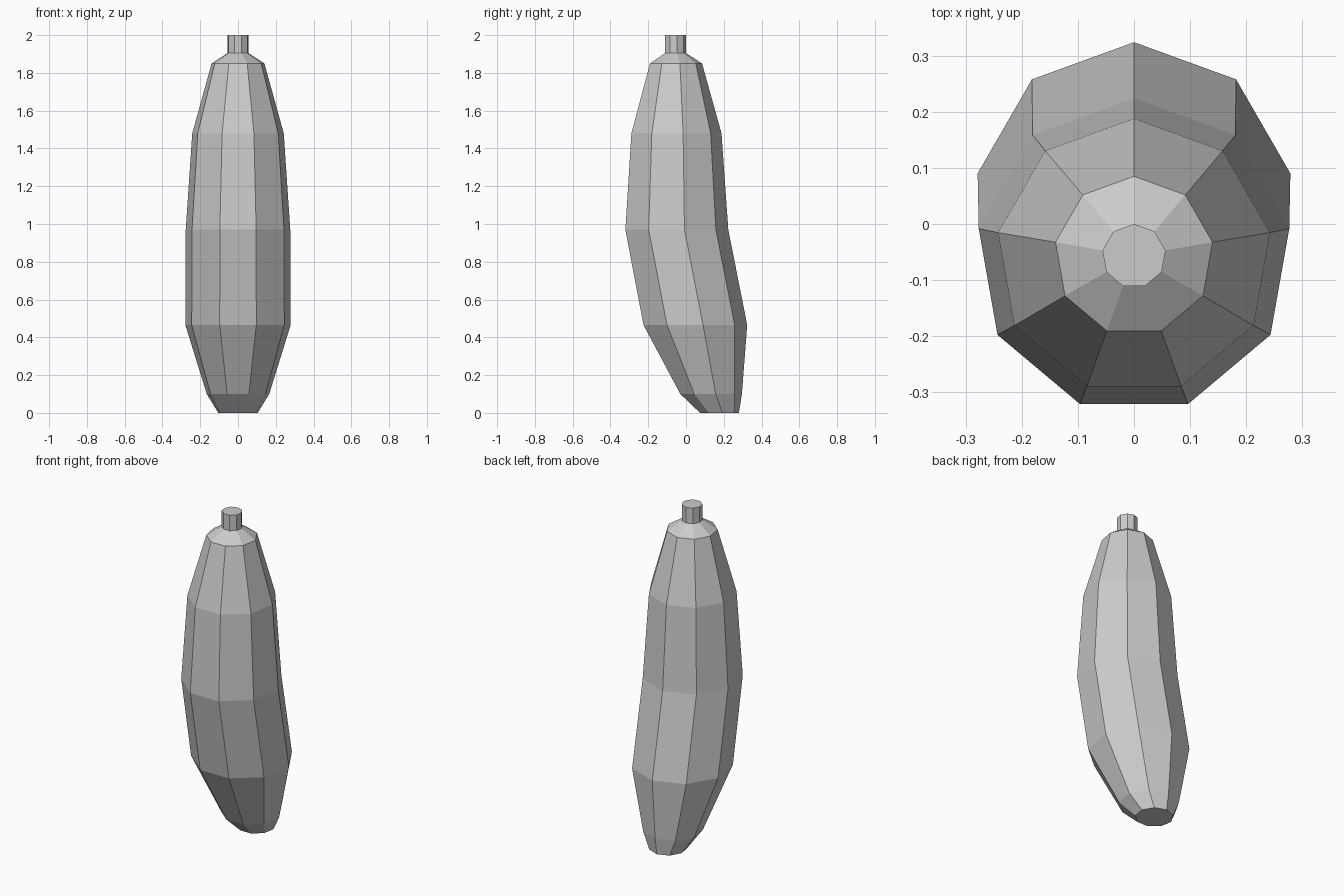
import bpy
import bmesh
import math

if "Cube" in bpy.data.objects:
    bpy.data.objects.remove(bpy.data.objects["Cube"], do_unlink=True)

SIDES = 9

grey = bpy.data.materials.new("plain_grey")
grey.use_nodes = True
grey.diffuse_color = (0.6, 0.6, 0.6, 1)
grey.node_tree.nodes["Principled BSDF"].inputs["Base Color"].default_value = (0.6, 0.6, 0.6, 1)


def loft(name, rings):
    """Skin flat-shaded rings given as (height, centre y, radius), bottom to top."""
    bm = bmesh.new()
    loops = []
    for z, cy, r in rings:
        angles = [math.tau * i / SIDES for i in range(SIDES)]
        loops.append([bm.verts.new((-r * math.sin(a), cy + r * math.cos(a), z)) for a in angles])
    for low, high in zip(loops, loops[1:]):
        for i in range(SIDES):
            j = (i + 1) % SIDES
            bm.faces.new((low[i], low[j], high[j], high[i]))
    bm.faces.new(loops[0][::-1])
    bm.faces.new(loops[-1])
    bmesh.ops.recalc_face_normals(bm, faces=bm.faces)
    mesh = bpy.data.meshes.new(name)
    bm.to_mesh(mesh)
    bm.free()
    mesh.materials.append(grey)
    obj = bpy.data.objects.new(name, mesh)
    bpy.context.collection.objects.link(obj)
    return obj


# Bent fruit body, swinging backwards towards its blunt tip
loft("fruit_body", [
    (0.0, 0.174, 0.106),
    (0.1, 0.128, 0.168),
    (0.465, 0.041, 0.283),
    (0.97, -0.057, 0.281),
    (1.48, -0.058, 0.246),
    (1.85, -0.057, 0.142),
    (1.905, -0.057, 0.057),
])

# Short stalk
loft("stalk", [(1.905, -0.057, 0.057), (2.0, -0.057, 0.057)])
